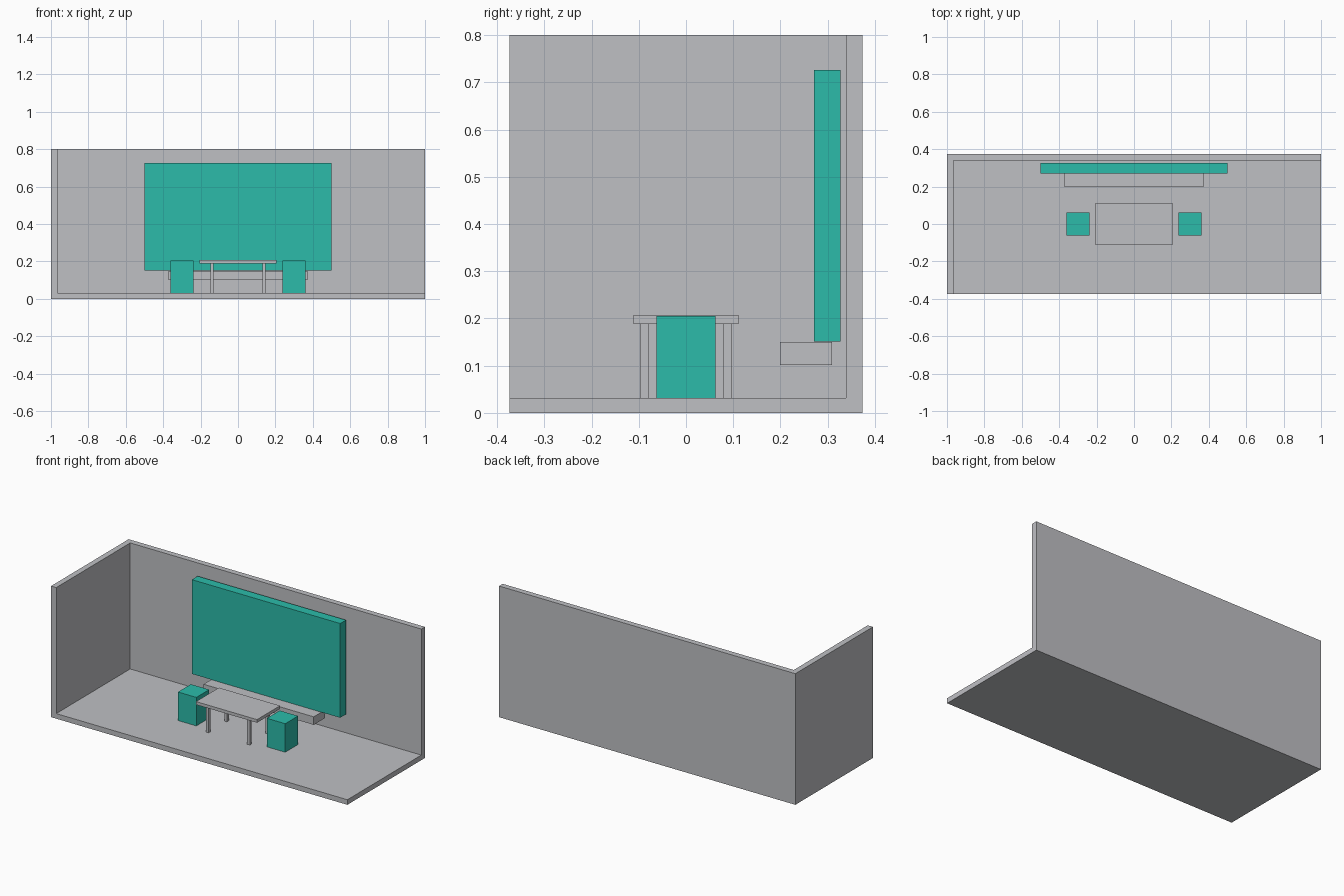
import bpy
import bmesh
from mathutils import Vector

if "Cube" in bpy.data.objects:
    bpy.data.objects.remove(bpy.data.objects["Cube"])


def material(name, color):
    m = bpy.data.materials.new(name)
    m.diffuse_color = (*color, 1)
    m.use_nodes = True
    m.node_tree.nodes["Principled BSDF"].inputs["Base Color"].default_value = m.diffuse_color
    return m


GREY = material("light grey", (0.52, 0.525, 0.55))
TEAL = material("teal", (0.025, 0.50, 0.40))


def box(name, lo, hi, mat):
    """Axis-aligned box between two opposite corners."""
    lo, hi = Vector(lo), Vector(hi)
    bm = bmesh.new()
    bmesh.ops.create_cube(bm, size=1)
    for v in bm.verts:
        v.co = (lo + hi) / 2 + v.co * (hi - lo)
    mesh = bpy.data.meshes.new(name)
    bm.to_mesh(mesh)
    bm.free()
    mesh.materials.append(mat)
    obj = bpy.data.objects.new(name, mesh)
    bpy.context.collection.objects.link(obj)
    return obj


W, D, H = 1.0, 0.374, 0.8   # half width, half depth, height
FLOOR, WALL = 0.031, 0.035  # thicknesses

# Room shell: floor, back wall and left wall, butted together
box("floor", (-W, -D, 0), (W, D, FLOOR), GREY)
box("back_wall", (-W, D - WALL, FLOOR), (W, D, H), GREY)
box("left_wall", (-W, -D, FLOOR), (-W + WALL, D - WALL, H), GREY)

# Wall panel and the low shelf beneath it
box("wall_panel", (-0.501, 0.271, 0.151), (0.5, 0.327, 0.726), TEAL)
box("shelf", (-0.372, 0.199, 0.101), (0.372, 0.309, 0.15), GREY)

# Table
box("table_top", (-0.206, -0.111, 0.188), (0.206, 0.111, 0.207), GREY)
for x in (-0.139, 0.139):
    for y in (-0.088, 0.088):
        box("table_leg", (x - 0.009, y - 0.009, FLOOR),
            (x + 0.009, y + 0.009, 0.188), GREY)

# Block stools at both ends of the table
for x in (-0.3, 0.3):
    box("stool", (x - 0.062, -0.062, FLOOR), (x + 0.062, 0.062, 0.205), TEAL)
